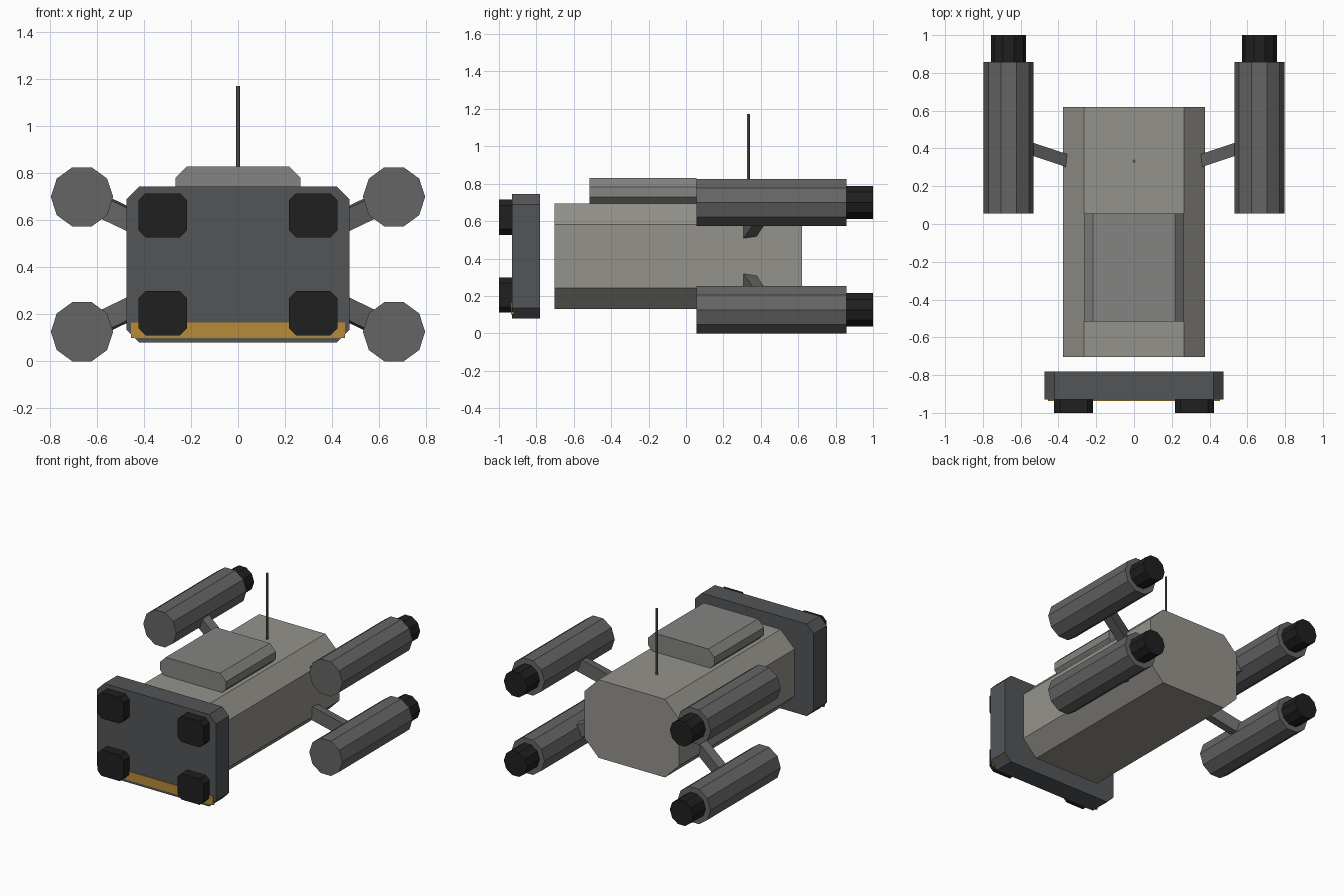
import bpy, bmesh
from math import cos, sin, pi
from mathutils import Vector, Matrix

if "Cube" in bpy.data.objects:
    bpy.data.objects.remove(bpy.data.objects["Cube"])


def material(name, r, g, b):
    m = bpy.data.materials.new(name)
    m.diffuse_color = (r, g, b, 1)
    m.use_nodes = True
    m.node_tree.nodes["Principled BSDF"].inputs["Base Color"].default_value = m.diffuse_color
    return m


HULL = material("hull_grey", 0.30, 0.29, 0.26)
CABIN = material("cabin_grey", 0.23, 0.23, 0.22)
PLATE = material("plate_dark", 0.085, 0.09, 0.095)
METAL = material("metal_grey", 0.13, 0.13, 0.13)
BLACK = material("black", 0.014, 0.014, 0.014)
AMBER = material("amber", 0.48, 0.26, 0.04)


def finish(name, bm, mat):
    bmesh.ops.recalc_face_normals(bm, faces=bm.faces)
    me = bpy.data.meshes.new(name)
    bm.to_mesh(me)
    bm.free()
    me.materials.append(mat)
    ob = bpy.data.objects.new(name, me)
    bpy.context.collection.objects.link(ob)
    return ob


def prism(name, profile, y0, y1, mat):
    """Extrude an (x, z) outline along y."""
    bm = bmesh.new()
    face = bm.faces.new([bm.verts.new((x, y0, z)) for x, z in profile])
    ext = bmesh.ops.extrude_face_region(bm, geom=[face])
    verts = [v for v in ext["geom"] if isinstance(v, bmesh.types.BMVert)]
    bmesh.ops.translate(bm, verts=verts, vec=(0, y1 - y0, 0))
    return finish(name, bm, mat)


def chamfered(cx, hw, z0, z1, c):
    """Rectangle outline with cut corners."""
    a, b = cx - hw, cx + hw
    return [(a + c, z0), (b - c, z0), (b, z0 + c), (b, z1 - c),
            (b - c, z1), (a + c, z1), (a, z1 - c), (a, z0 + c)]


def ring(cx, cz, r, n=10):
    return [(cx + r * cos(2 * pi * i / n), cz + r * sin(2 * pi * i / n)) for i in range(n)]


def beam(name, p, q, width, height, mat):
    """Rectangular bar between two points."""
    p, q = Vector(p), Vector(q)
    d = q - p
    rot = d.to_track_quat('X', 'Z').to_matrix().to_4x4()
    size = Matrix.Diagonal((d.length, width, height, 1))
    bm = bmesh.new()
    bmesh.ops.create_cube(bm, size=1, matrix=Matrix.Translation((p + q) / 2) @ rot @ size)
    return finish(name, bm, mat)


# hull, cabin and front plate
prism("hull", chamfered(0, 0.377, 0.13, 0.695, 0.112), -0.703, 0.62, HULL)
prism("cabin", chamfered(0, 0.265, 0.68, 0.83, 0.048), -0.515, 0.055, CABIN)
prism("front_plate", chamfered(0, 0.475, 0.08, 0.745, 0.055), -0.93, -0.78, PLATE)

# amber strip low on the front plate
prism("warning_strip", [(-0.455, 0.1), (0.455, 0.1), (0.455, 0.165), (-0.455, 0.165)],
      -0.936, -0.92, AMBER)

# antenna
bm = bmesh.new()
bmesh.ops.create_cone(bm, cap_ends=True, segments=8, radius1=0.008, radius2=0.008,
                      depth=0.5, matrix=Matrix.Translation((0, 0.333, 0.922)))
finish("antenna", bm, METAL)

# four bumper pads and four engines on struts
MID = 0.413
for side, s in (("left", -1), ("right", 1)):
    for level, k in (("upper", 1), ("lower", -1)):
        tag = f"{level}_{side}"
        zc = MID + k * 0.208
        prism(f"bumper_{tag}", chamfered(s * 0.32, 0.104, zc - 0.094, zc + 0.094, 0.031),
              -1.0, -0.93, BLACK)
        x, z = s * 0.664, MID + k * 0.287
        prism(f"engine_{tag}", ring(x, z, 0.1325), 0.055, 0.857, METAL)
        prism(f"nozzle_{tag}", ring(x, z, 0.093), 0.857, 1.0, BLACK)
        beam(f"strut_{tag}", (s * 0.33, 0.327, MID + k * 0.127), (x, 0.438, z),
             0.066, 0.09, METAL)
